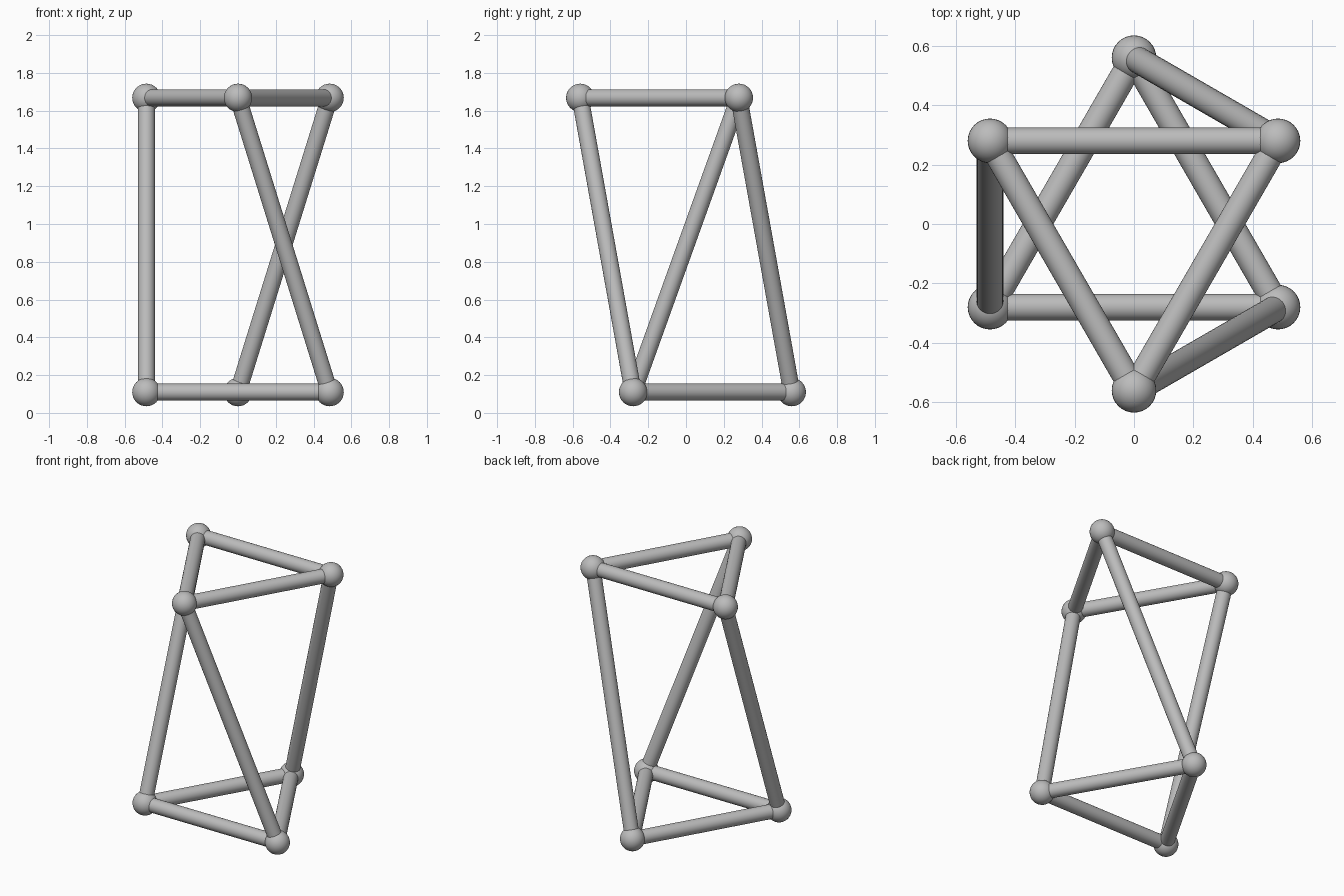
import bpy
import math
from mathutils import Vector

if "Cube" in bpy.data.objects:
    bpy.data.objects.remove(bpy.data.objects["Cube"])

RING = 0.56            # distance of each joint from the central axis
LOW, HIGH = 0.11, 1.668
BALL_R, ROD_R = 0.075, 0.045

grey = bpy.data.materials.new("light_grey")
grey.diffuse_color = (0.5, 0.5, 0.5, 1)
grey.use_nodes = True
grey.node_tree.nodes["Principled BSDF"].inputs["Base Color"].default_value = grey.diffuse_color


def finish(name):
    obj = bpy.context.object
    obj.name = name
    obj.data.materials.append(grey)
    bpy.ops.object.shade_smooth_by_angle(angle=math.radians(40))


def joint(name, p):
    bpy.ops.mesh.primitive_uv_sphere_add(segments=32, ring_count=16,
                                         radius=BALL_R, location=p)
    finish(name)


def rod(name, a, b):
    d = b - a
    bpy.ops.mesh.primitive_cylinder_add(
        vertices=32, radius=ROD_R, depth=d.length, location=(a + b) / 2,
        rotation=d.to_track_quat('Z', 'Y').to_euler())
    finish(name)


def ring_points(start_deg, z):
    return [Vector((RING * math.cos(math.radians(start_deg + 120 * i)),
                    RING * math.sin(math.radians(start_deg + 120 * i)), z))
            for i in range(3)]


# Two triangles, the upper one twisted by 60 degrees
lower = ring_points(90, LOW)
upper = ring_points(30, HIGH)

for i in range(3):
    j = (i + 1) % 3
    joint(f"lower_joint_{i + 1}", lower[i])
    joint(f"upper_joint_{i + 1}", upper[i])
    rod(f"lower_rod_{i + 1}", lower[i], lower[j])
    rod(f"upper_rod_{i + 1}", upper[i], upper[j])
    # Slanted struts joining the triangles
    rod(f"slanted_strut_{i + 1}", lower[i], upper[i])
